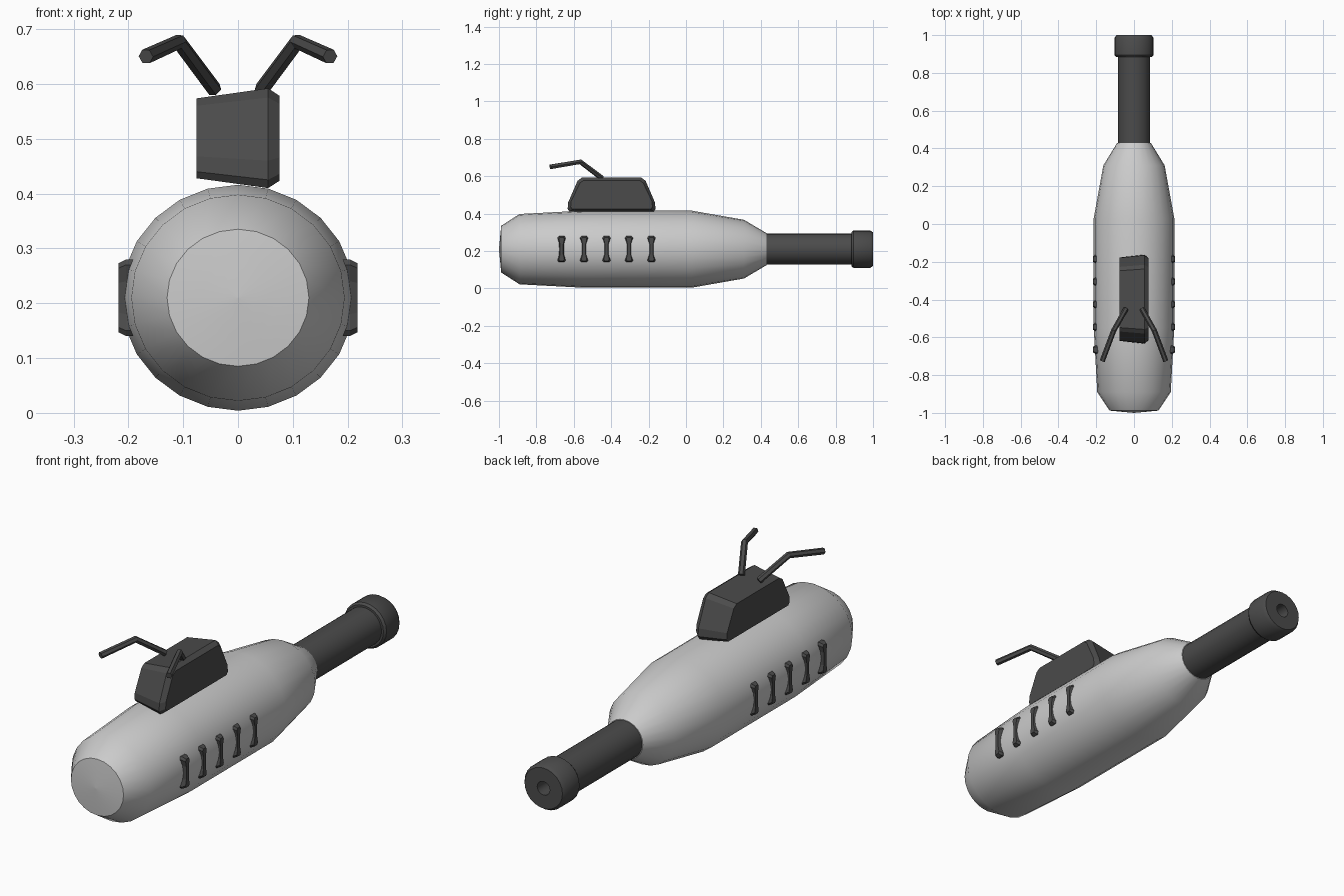
import bpy, bmesh, math
from mathutils import Vector

cube = bpy.data.objects.get("Cube")
if cube:
    bpy.data.objects.remove(cube, do_unlink=True)

AXIS_Z = 0.21      # height of the long axis
WIDEN = 1.035      # round parts are slightly wider than tall


def material(name, value):
    mat = bpy.data.materials.new(name)
    mat.use_nodes = True
    colour = (value, value, value, 1)
    mat.diffuse_color = colour
    mat.node_tree.nodes["Principled BSDF"].inputs["Base Color"].default_value = colour
    return mat


light_grey = material("light grey", 0.6)
dark_grey = material("dark grey", 0.07)


def select_only(obj):
    bpy.ops.object.select_all(action='DESELECT')
    obj.select_set(True)
    bpy.context.view_layer.objects.active = obj


def loft(name, rings, mat, smooth=None):
    """Skin closed rings of equal length, with a cap at each end."""
    bm = bmesh.new()
    loops = [[bm.verts.new(p) for p in ring] for ring in rings]
    n = len(loops[0])
    for a, b in zip(loops, loops[1:]):
        for i in range(n):
            j = (i + 1) % n
            bm.faces.new((a[i], a[j], b[j], b[i]))
    bm.faces.new(loops[0])
    bm.faces.new(loops[-1])
    bmesh.ops.remove_doubles(bm, verts=bm.verts, dist=1e-5)
    bmesh.ops.recalc_face_normals(bm, faces=bm.faces)
    mesh = bpy.data.meshes.new(name)
    bm.to_mesh(mesh)
    bm.free()
    obj = bpy.data.objects.new(name, mesh)
    bpy.context.collection.objects.link(obj)
    mesh.materials.append(mat)
    if smooth:
        select_only(obj)
        bpy.ops.object.shade_smooth_by_angle(angle=math.radians(smooth))
    return obj


def revolve(name, profile, mat, sides=24):
    """Turn (y, radius) points around the long axis."""
    turns = [math.tau * i / sides for i in range(sides)]
    rings = [[Vector((WIDEN * r * math.sin(t), y, AXIS_Z + r * math.cos(t)))
              for t in turns] for y, r in profile]
    return loft(name, rings, mat, smooth=38)


# Main hull
revolve("body", [(-1, 0.001), (-0.988, 0.125), (-0.89, 0.188), (-0.55, 0.206),
                 (0.03, 0.206), (0.31, 0.157), (0.43, 0.086), (0.43, 0.07)], light_grey)

# Barrel and bored muzzle ring
revolve("barrel", [(0.38, 0.083), (0.91, 0.083)], dark_grey)
revolve("muzzle", [(0.885, 0.07), (0.885, 0.092), (0.895, 0.1), (0.985, 0.1), (1, 0.09),
                   (1, 0.03), (0.93, 0.03), (0.93, 0.001)], dark_grey)

# Top housing: full section near its left side, shrunk at both outer sides
half = [(0.225, 0.41), (0.235, 0.425), (0.232, 0.46), (0.182, 0.575), (0.16, 0.592)]
outline = half + [(-y, z) for y, z in reversed(half)]


def housing_ring(x, sy, sz):
    return [Vector((x, -0.398 + y * sy, 0.5 + (z - 0.5) * sz)) for y, z in outline]


loft("top_housing", [housing_ring(-0.076, 0.94, 0.8), housing_ring(0.055, 1, 1),
                     housing_ring(0.076, 0.93, 0.85)], dark_grey)

# Side vents: bone-shaped plates with a chamfered rim
vent_half = [(0.014, 0.07), (0.022, 0.06), (0.013, 0.03), (0.013, -0.03),
             (0.022, -0.06), (0.014, -0.07)]
vent_outline = vent_half + [(-y, z) for y, z in reversed(vent_half)]
for side, label in ((1, "left"), (-1, "right")):
    for k in range(5):
        rings = [[Vector((side * x, -0.665 + 0.12 * k + y * sy, AXIS_Z + z * sz))
                  for y, z in vent_outline]
                 for x, sy, sz in ((0.17, 1, 1), (0.204, 1, 1), (0.218, 0.65, 0.9))]
        loft(f"{label}_vent_{k + 1}", rings, dark_grey)

    # Bent rod rising from the housing
    curve = bpy.data.curves.new(f"{label}_rod", 'CURVE')
    curve.dimensions = '3D'
    curve.bevel_depth = 0.014
    curve.bevel_resolution = 1
    curve.use_fill_caps = True
    path = [(0.043, -0.45, 0.59), (0.108, -0.565, 0.677), (0.168, -0.725, 0.65)]
    spline = curve.splines.new('POLY')
    spline.points.add(len(path) - 1)
    for point, (x, y, z) in zip(spline.points, path):
        point.co = (side * x, y, z, 1)
    spline.use_smooth = False
    curve.materials.append(dark_grey)
    rod = bpy.data.objects.new(f"{label}_rod", curve)
    bpy.context.collection.objects.link(rod)
    select_only(rod)
    bpy.ops.object.convert(target='MESH')
